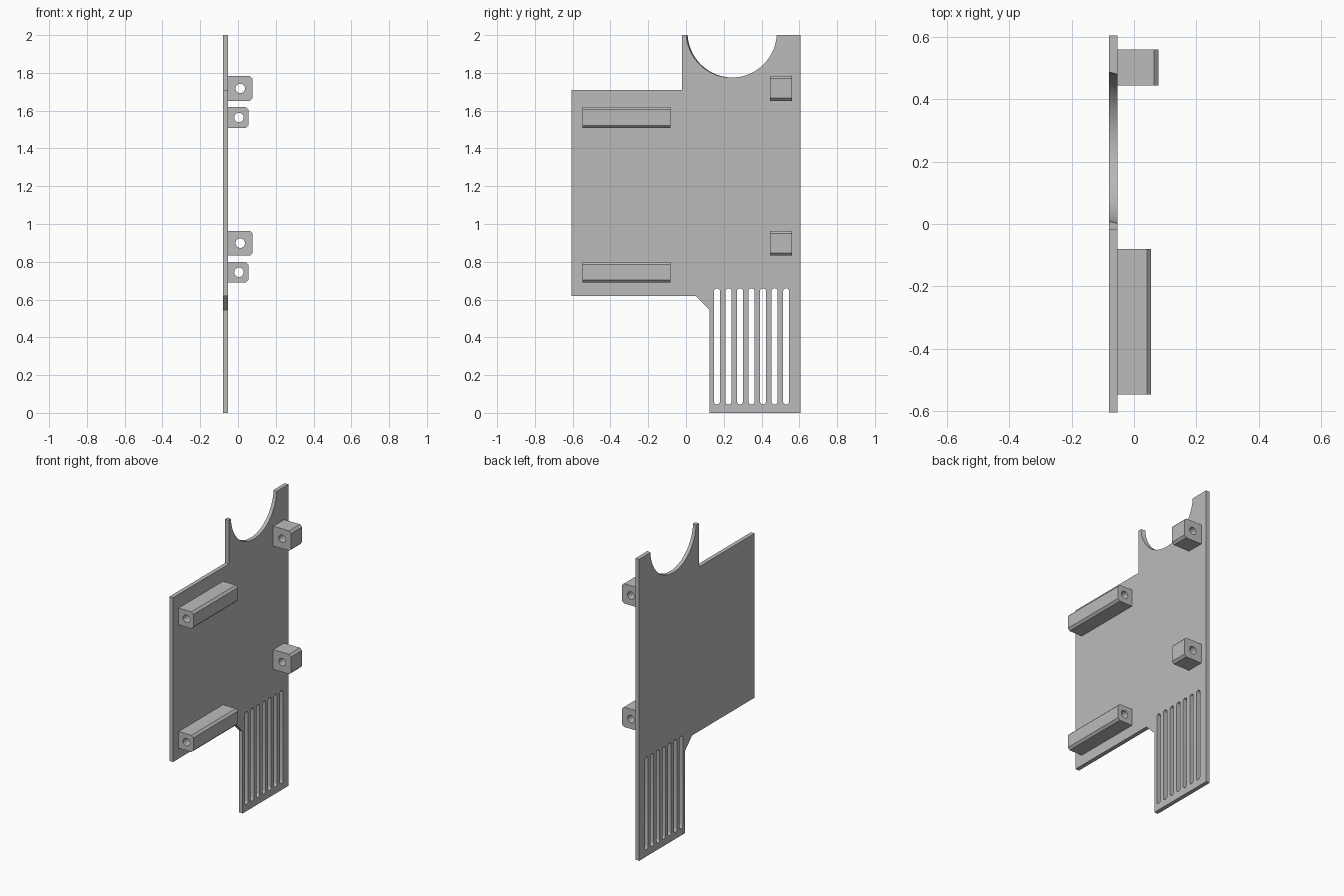
import bpy, bmesh
from math import pi, cos, sin, asin, radians
from mathutils import Matrix, Vector

if "Cube" in bpy.data.objects:
    bpy.data.objects.remove(bpy.data.objects["Cube"], do_unlink=True)

grey = bpy.data.materials.new("plain_grey")
grey.use_nodes = True
colour = (0.5, 0.5, 0.5, 1)
grey.diffuse_color = colour
grey.node_tree.nodes["Principled BSDF"].inputs["Base Color"].default_value = colour


def arc(cx, cy, r, start, end, n):
    return [(cx + r * cos(start + (end - start) * i / n),
             cy + r * sin(start + (end - start) * i / n)) for i in range(n + 1)]


def extrude_profile(name, loops, axes, centre, depth, adjust=None):
    """Fill the outer loop minus the inner loops, and extrude along axes[2]."""
    curve = bpy.data.curves.new(name + "_profile", 'CURVE')
    curve.dimensions = '2D'
    curve.fill_mode = 'BOTH'
    curve.extrude = depth / 2
    for loop in loops:
        spline = curve.splines.new('POLY')
        spline.points.add(len(loop) - 1)
        for point, (a, b) in zip(spline.points, loop):
            point.co = (a, b, 0, 1)
        spline.use_cyclic_u = True
    temp = bpy.data.objects.new(name + "_profile", curve)
    mesh = bpy.data.meshes.new_from_object(temp)
    bpy.data.objects.remove(temp)
    bpy.data.curves.remove(curve)

    mesh.transform(Matrix.Translation(centre) @ Matrix(axes).transposed().to_4x4())
    bm = bmesh.new()
    bm.from_mesh(mesh)
    bmesh.ops.remove_doubles(bm, verts=bm.verts, dist=0.0001)
    if adjust:
        for v in bm.verts:
            adjust(v.co)
    bmesh.ops.recalc_face_normals(bm, faces=bm.faces)
    bm.to_mesh(mesh)
    bm.free()
    mesh.name = name
    mesh.materials.clear()
    mesh.materials.append(grey)
    obj = bpy.data.objects.new(name, mesh)
    bpy.context.collection.objects.link(obj)
    bpy.ops.object.select_all(action='DESELECT')
    obj.select_set(True)
    bpy.context.view_layer.objects.active = obj
    bpy.ops.object.shade_smooth_by_angle(angle=radians(30))
    return obj


X, Y, Z = Vector((1, 0, 0)), Vector((0, 1, 0)), Vector((0, 0, 1))
BACK, FACE = -0.08, -0.053
MID = (BACK + FACE) / 2

# Backing plate with the round notch in its top edge
notch_y, notch_z, notch_r = 0.244, 2.015, 0.24
dip = asin((notch_z - 2) / notch_r)
notch = arc(notch_y, notch_z, notch_r, -dip, -pi + dip, 48)
outline = [(-0.605, 0.62), (0.05, 0.62), (0.125, 0.545), (0.125, 0),
           (0.605, 0), (0.605, 2)] + notch + [(-0.02, 2), (-0.02, 1.71), (-0.605, 1.71)]

# Row of round-ended vent slots
slots = []
for i in range(7):
    y, r = 0.164 + 0.061 * i, 0.016
    slots.append(arc(y, 0.66 - r, r, 0, pi, 10) + arc(y, 0.045 + r, r, pi, 2 * pi, 10))


def slant_notch(co):
    # The notch is cut at a slight angle through the plate
    if co.z > 1.76 and 0 < co.y < 0.5:
        co.y += 0.004 if co.x < MID else -0.003


extrude_profile("backing_plate", [outline] + slots, (Y, Z, X), (MID, 0, 0),
                FACE - BACK, slant_notch)


# Chamfered mounting blocks, each bored through from front to back
def block(name, outer, z0, z1, hole_x, y0, y1):
    c = 0.014
    body = [(FACE, z0), (outer - c, z0), (outer, z0 + c),
            (outer, z1 - c), (outer - c, z1), (FACE, z1)]
    bore = arc(hole_x, (z0 + z1) / 2, 0.025, 0, 2 * pi, 24)[:-1]
    extrude_profile(name, [body, bore], (X, Z, -Y), (0, (y0 + y1) / 2, 0), y1 - y0)


for level, drop in (("upper", 0), ("lower", 0.819)):
    block(level + "_short_block", 0.078, 1.652 - drop, 1.783 - drop, 0.012, 0.445, 0.56)
    block(level + "_long_block", 0.055, 1.508 - drop, 1.619 - drop, 0.005, -0.547, -0.081)
